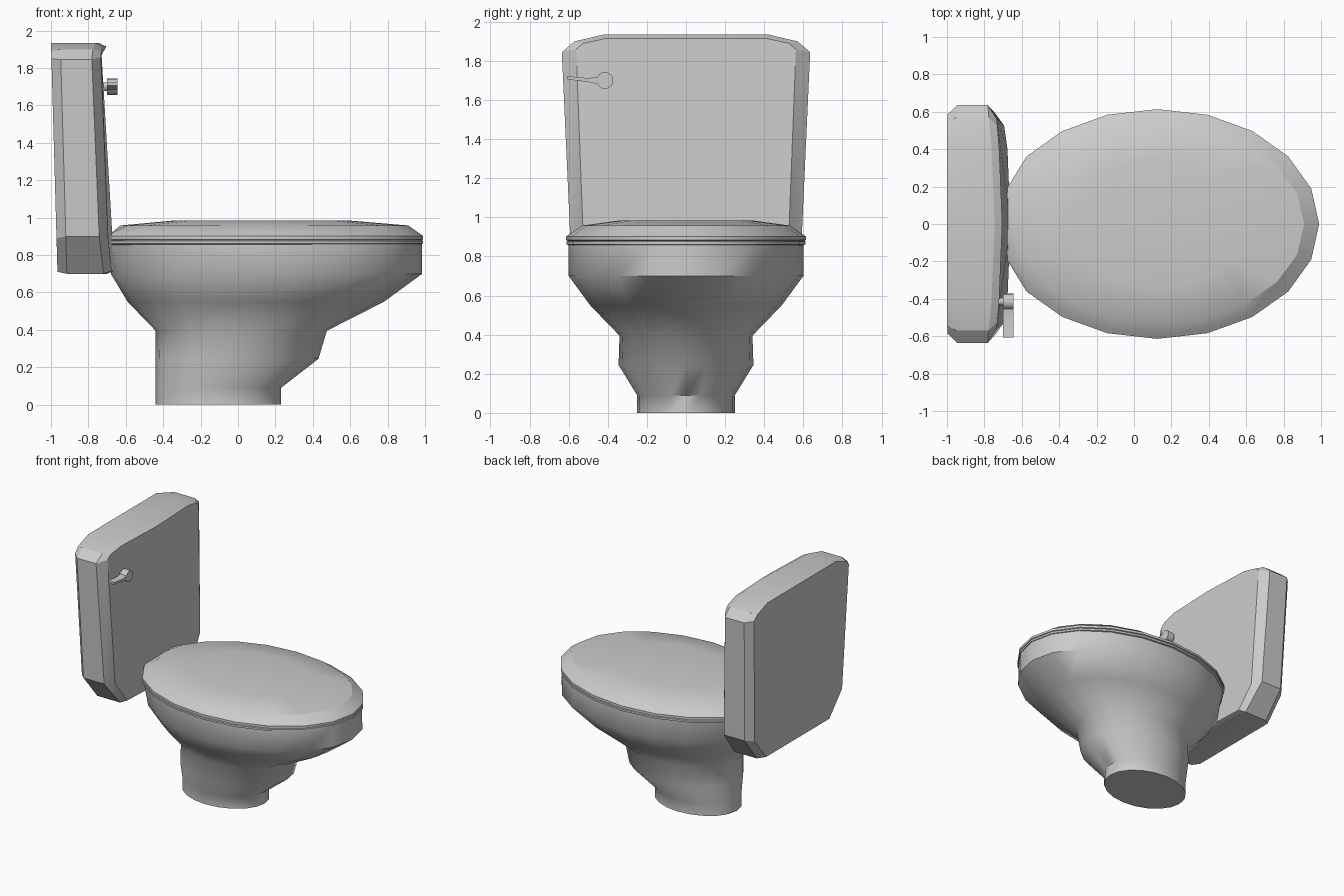
import bpy, math

if "Cube" in bpy.data.objects:
    bpy.data.objects.remove(bpy.data.objects["Cube"])

SIDES = 20


def build(name, rings, angle):
    """Skin a stack of equal-length rings and cap both ends."""
    n = len(rings[0])
    verts = [p for ring in rings for p in ring]
    faces = [tuple(range(n))[::-1],
             tuple(range((len(rings) - 1) * n, len(rings) * n))]
    for r in range(len(rings) - 1):
        for i in range(n):
            j = (i + 1) % n
            faces.append((r * n + i, r * n + j, (r + 1) * n + j, (r + 1) * n + i))
    mesh = bpy.data.meshes.new(name)
    mesh.from_pydata(verts, [], faces)
    mesh.validate()
    obj = bpy.data.objects.new(name, mesh)
    bpy.context.collection.objects.link(obj)
    bpy.ops.object.select_all(action='DESELECT')
    bpy.context.view_layer.objects.active = obj
    obj.select_set(True)
    bpy.ops.object.mode_set(mode='EDIT')
    bpy.ops.mesh.select_all(action='SELECT')
    bpy.ops.mesh.normals_make_consistent(inside=False)
    bpy.ops.object.mode_set(mode='OBJECT')
    bpy.ops.object.shade_smooth_by_angle(angle=math.radians(angle))
    return obj


def oval(z, x0, x1, half_width, back=-0.68):
    """Oval ring from x0 to x1, cut straight at the back."""
    cx, rx = (x0 + x1) / 2, (x1 - x0) / 2
    return [(max(back, cx + rx * math.cos(a)), half_width * math.sin(a), z)
            for a in (2 * math.pi * i / SIDES for i in range(SIDES))]


# Bowl and foot: (height, back x, front x, half width)
bowl = [(0, -.44, .23, .25), (.09, -.44, .23, .25), (.245, -.44, .43, .345),
        (.395, -.44, .475, .34), (.55, -.59, .78, .49), (.70, -.69, .985, .60),
        (.865, -.73, .985, .60)]
build("bowl", [oval(*r) for r in bowl], 50)

# Seat ring
seat = [(.855, -.73, .975, .595), (.862, -.74, .99, .612), (.876, -.74, .99, .612),
        (.882, -.73, .98, .602)]
build("seat", [oval(*r) for r in seat], 30)

# Closed lid with a gently domed top
lid = [(.878, -.73, .98, .602), (.884, -.74, .99, .614), (.902, -.74, .99, .614),
       (.916, -.72, .97, .592), (.958, -.63, .91, .53), (.985, -.34, .59, .335)]
build("lid", [oval(*r) for r in lid], 30)


# Tank: mirrored outlines stacked from back to front
def tank_ring(outline, back_share, inset):
    ring = []
    full = outline + [(-y, z) for y, z in reversed(outline)]
    for y, z in full:
        t = (1.935 - z) / 1.235
        back = -1 + .035 * t
        front = -.705 + .045 * t - .03 * (y / .55) ** 2
        ring.append(((back if back_share else front) + inset, y, z))
    return ring


back_edge = [(0.001, 1.935), (.42, 1.935), (.545, 1.89), (.585, 1.85), (.54, .89), (.39, .71), (0.001, .71)]
side_edge = [(0.001, 1.935), (.42, 1.935), (.57, 1.90), (.635, 1.845), (.592, .90), (.43, .70), (0.001, .70)]
front_edge = [(0.001, 1.915), (.41, 1.915), (.525, 1.89), (.562, 1.86), (.525, .89), (.40, .715), (0.001, .715)]
build("tank", [tank_ring(back_edge, True, 0), tank_ring(side_edge, True, .05),
               tank_ring(side_edge, False, -.04), tank_ring(front_edge, False, 0)], 25)

# Flush lever: round hub running into a tapered arm
hub_y, hub_z, radius = -.415, 1.70, .043
arm = [(hub_y + radius * math.cos(a), hub_z + radius * math.sin(a))
       for a in (math.radians(-155 + 310 * i / 14) for i in range(15))]
arm += [(-.50, 1.712), (-.607, 1.722), (-.607, 1.706), (-.50, 1.692)]
build("flush_lever", [[(x, y, z) for y, z in arm] for x in (-.70, -.645)], 30)

# Short spindle joining lever and tank
spindle = [(hub_y + .022 * math.cos(a), hub_z + .022 * math.sin(a))
           for a in (2 * math.pi * i / 12 for i in range(12))]
build("lever_spindle", [[(x, y, z) for y, z in spindle] for x in (-.75, -.69)], 30)
